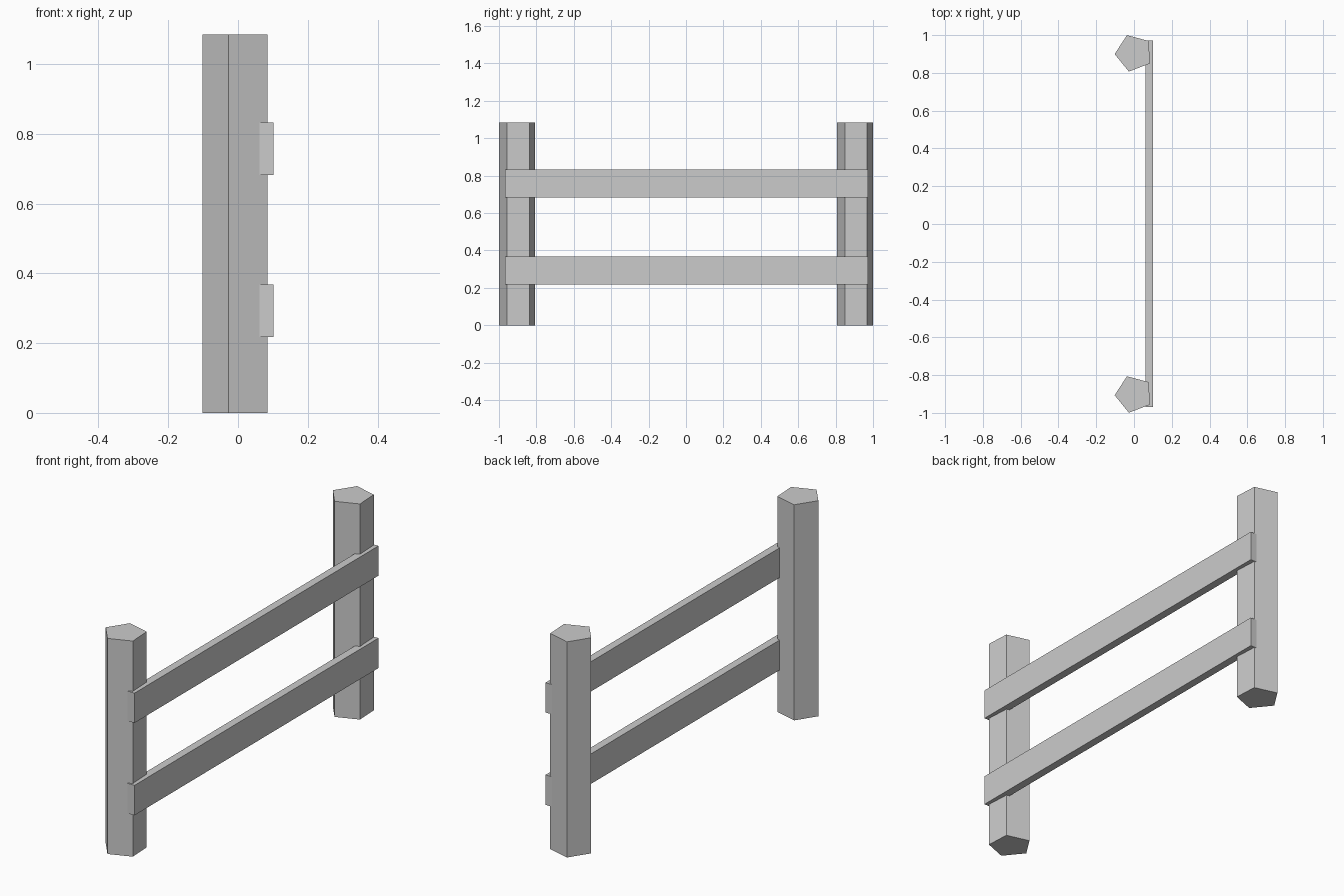
import bpy
import math

if "Cube" in bpy.data.objects:
    bpy.data.objects.remove(bpy.data.objects["Cube"])


def post(name, y):
    # Five-sided post, turned slightly so one flat roughly faces the rails
    h = 1.085
    bpy.ops.mesh.primitive_cylinder_add(vertices=5, radius=0.1015, depth=h,
                                        location=(-0.001, y, h / 2))
    ob = bpy.context.object
    ob.name = name
    # Put corners at known angles regardless of the primitive's start angle
    v = ob.data.vertices[0].co
    start = math.atan2(v.y, v.x)
    ob.rotation_euler.z = math.radians(39) - start


def rail(name, z0, z1):
    # Flat board partly sunk into the post faces
    bpy.ops.mesh.primitive_cube_add(size=1, location=(0.0815, 0.002, (z0 + z1) / 2))
    ob = bpy.context.object
    ob.name = name
    ob.scale = (0.04, 1.94, z1 - z0)


# Posts
post("front_post", -0.901)
post("back_post", 0.905)

# Rails
rail("lower_rail", 0.217, 0.368)
rail("upper_rail", 0.682, 0.832)
